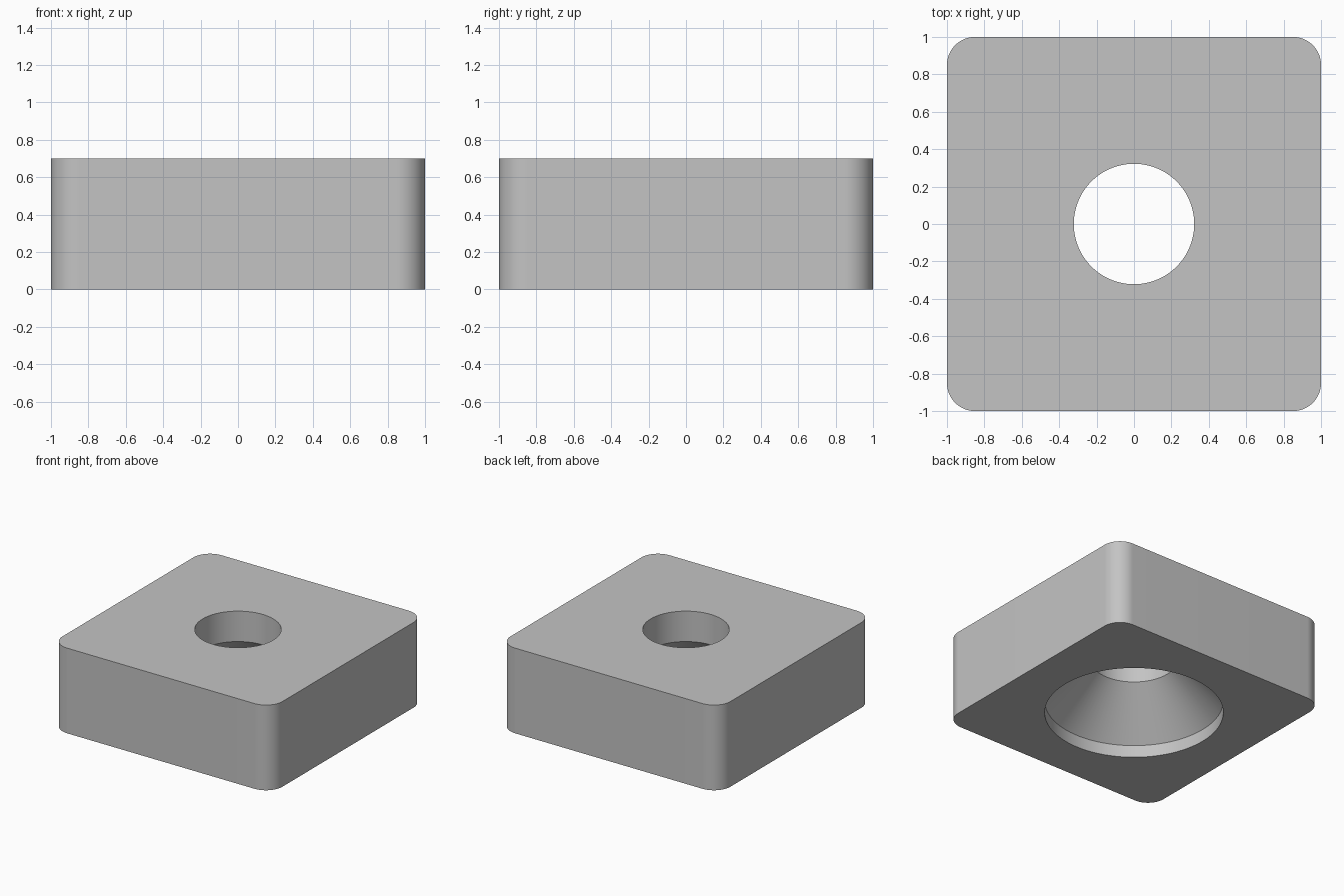
import bpy
import bmesh
from math import cos, sin, pi, radians

cube = bpy.data.objects.get("Cube")
if cube:
    bpy.data.objects.remove(cube, do_unlink=True)

HEIGHT = 0.70
CORNER = 0.15
PER_CORNER = 24
COUNT = 4 * PER_CORNER

grey = bpy.data.materials.new("plain grey")
grey.use_nodes = True
colour = (0.55, 0.55, 0.55, 1)
grey.diffuse_color = colour
grey.node_tree.nodes["Principled BSDF"].inputs["Base Color"].default_value = colour


def rounded_square(z):
    """Ring of points around the block outline."""
    ring = []
    for sx, sy, start in ((1, 1, 0), (-1, 1, 1), (-1, -1, 2), (1, -1, 3)):
        for i in range(PER_CORNER):
            a = (start + i / (PER_CORNER - 1)) * pi / 2
            ring.append((sx * (1 - CORNER) + CORNER * cos(a),
                         sy * (1 - CORNER) + CORNER * sin(a), z))
    return ring


def circle(radius, z):
    """Ring of points around the hole, in step with the outline."""
    angles = [(i + 0.5) * 2 * pi / COUNT for i in range(COUNT)]
    return [(radius * cos(a), radius * sin(a), z) for a in angles]


# Closed section: outer wall, underside, counterbore, countersink, bore, top
rings = [
    rounded_square(HEIGHT),
    rounded_square(0),
    circle(0.667, 0),
    circle(0.667, 0.10),
    circle(0.322, 0.45),
    circle(0.322, HEIGHT),
]

bm = bmesh.new()
loops = [[bm.verts.new(p) for p in ring] for ring in rings]
for n, upper in enumerate(loops):
    lower = loops[(n + 1) % len(loops)]
    for i in range(COUNT):
        j = (i + 1) % COUNT
        bm.faces.new((upper[i], lower[i], lower[j], upper[j]))
bmesh.ops.recalc_face_normals(bm, faces=bm.faces)

mesh = bpy.data.meshes.new("countersunk_block")
bm.to_mesh(mesh)
bm.free()
mesh.materials.append(grey)
block = bpy.data.objects.new("countersunk_block", mesh)
bpy.context.collection.objects.link(block)

# Smooth the curved walls and keep the rims sharp
bpy.ops.object.select_all(action="DESELECT")
block.select_set(True)
bpy.context.view_layer.objects.active = block
bpy.ops.object.shade_smooth_by_angle(angle=radians(30))
